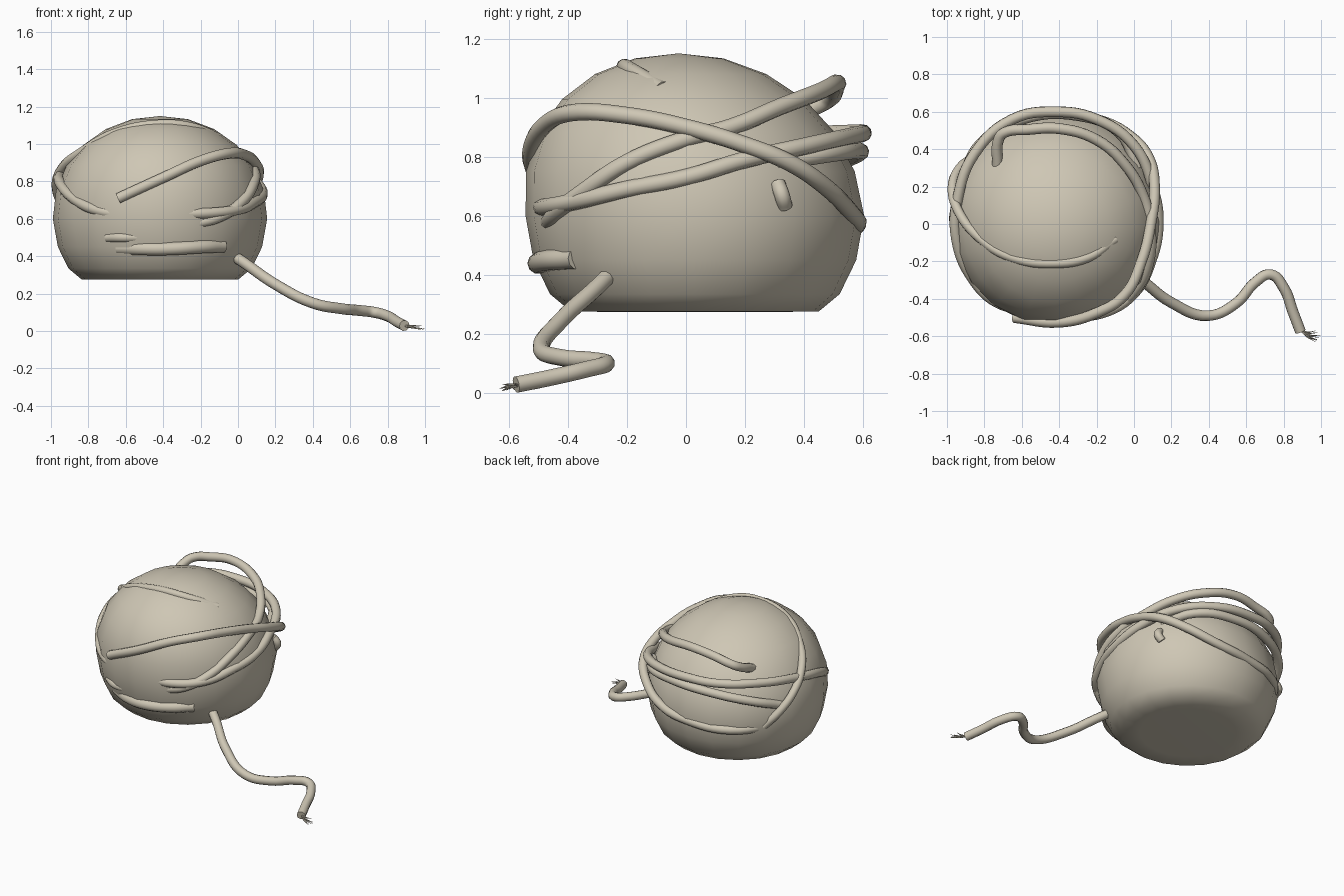
import bpy, bmesh, math, random

random.seed(4)
cube = bpy.data.objects.get("Cube")
if cube:
    bpy.data.objects.remove(cube)

# Single wool colour
wool = bpy.data.materials.new("cream_wool")
wool.use_nodes = True
tone = (0.62, 0.57, 0.46, 1)
wool.diffuse_color = tone
wool.node_tree.nodes["Principled BSDF"].inputs["Base Color"].default_value = tone


def finish(obj):
    bpy.ops.object.select_all(action="DESELECT")
    obj.select_set(True)
    bpy.context.view_layer.objects.active = obj
    if obj.type == "CURVE":
        bpy.ops.object.convert(target="MESH")
    bpy.ops.object.shade_smooth_by_angle(angle=math.radians(60))


def strand(name, points, radius=0.029, tip=1.0, steps=6):
    """Round yarn tube running smoothly through the points."""
    curve = bpy.data.curves.new(name, "CURVE")
    curve.dimensions = "3D"
    curve.bevel_depth = radius
    curve.bevel_resolution = 3
    curve.resolution_u = steps
    curve.use_fill_caps = True
    spline = curve.splines.new("BEZIER")
    spline.bezier_points.add(len(points) - 1)
    for knot, point in zip(spline.bezier_points, points):
        knot.co = point
        knot.handle_left_type = knot.handle_right_type = "AUTO"
    spline.bezier_points[-1].radius = tip
    curve.materials.append(wool)
    obj = bpy.data.objects.new(name, curve)
    bpy.context.collection.objects.link(obj)
    finish(obj)


# Ball: lathed profile with a flat base, its crown leaning slightly forward
profile = [(0, .275), (.3, .275), (.42, .277), (.49, .335), (.546, .45), (.573, .6),
           (.556, .75), (.5, .885), (.41, .995), (.29, 1.08), (.15, 1.133), (0, 1.15)]
mesh = bpy.data.meshes.new("yarn_ball")
bm = bmesh.new()
line = [bm.verts.new((r, 0, z)) for r, z in profile]
edges = [bm.edges.new(pair) for pair in zip(line, line[1:])]
bmesh.ops.spin(bm, geom=line + edges, cent=(0, 0, 0), axis=(0, 0, 1),
               angle=math.tau, steps=20)
bmesh.ops.remove_doubles(bm, verts=bm.verts, dist=0.001)
for v in bm.verts:
    v.co.x -= 0.417
    v.co.y += 0.03 - 0.1 * max(v.co.z - 0.6, 0)
bmesh.ops.recalc_face_normals(bm, faces=bm.faces)
bm.to_mesh(mesh)
bm.free()
mesh.materials.append(wool)
ball = bpy.data.objects.new("yarn_ball", mesh)
bpy.context.collection.objects.link(ball)
finish(ball)

# Wrapped strands
strand("front_loop", [
    (-.64, -.5, .71), (-.4, -.525, .82), (-.2, -.475, .91), (-.05, -.38, .95),
    (.04, -.2, .94), (.09, 0, .9), (.11, .2, .84), (.08, .35, .78),
    (-.02, .47, .7), (-.2, .56, .61), (-.42, .58, .57), (-.7, .51, .55), (-.88, .28, .55)])
strand("high_back_loop", [
    (-.73, .3, .91), (-.72, .46, .98), (-.69, .49, 1.0), (-.57, .505, 1.03), (-.4, .51, 1.05),
    (-.2, .45, 1.02), (-.05, .32, .97), (.05, .15, .9), (.085, 0, .86),
    (.08, -.2, .78), (.01, -.35, .68), (-.1, -.44, .61), (-.24, -.47, .57)])
strand("long_loop", [
    (-.38, -.49, .63), (-.17, -.475, .63), (0, -.37, .65), (.09, -.2, .69),
    (.13, 0, .73), (.1, .2, .79), (0, .42, .84), (-.2, .56, .87),
    (-.42, .6, .88), (-.65, .56, .88), (-.85, .38, .87), (-.94, .15, .84),
    (-.95, -.08, .79), (-.85, -.31, .69), (-.73, -.42, .64), (-.58, -.46, .62)])
strand("middle_back_loop", [
    (.02, .3, .78), (-.08, .49, .81), (-.3, .58, .82), (-.6, .56, .8),
    (-.82, .43, .75), (-.92, .24, .68)])
strand("top_loop", [
    (-.1, -.08, 1.03), (-.25, -.18, 1.09), (-.42, -.21, 1.105), (-.65, -.18, 1.06),
    (-.83, -.07, .96), (-.94, .07, .87), (-.97, .2, .77), (-.93, .3, .66), (-.85, .36, .56)], 0.026)
strand("low_front_wrap", [
    (-.64, -.42, .445), (-.5, -.485, .44), (-.37, -.5, .44), (-.2, -.46, .45), (-.08, -.37, .455)], 0.036)
strand("small_front_wrap", [(-.7, -.42, .5), (-.61, -.475, .5), (-.52, -.48, .5)], 0.026)
strand("side_tuft", [(.05, .31, .71), (.075, .325, .67), (.05, .335, .63)], 0.026)

# Loose tail and its frayed end
strand("loose_tail", [
    (-.02, -.26, .4), (.04, -.3, .36), (.2, -.42, .25), (.4, -.49, .15),
    (.55, -.42, .12), (.65, -.31, .11), (.73, -.27, .1), (.8, -.34, .08),
    (.85, -.47, .05), (.89, -.575, .029)])
for i in range(8):
    side, lift = random.uniform(-.035, .035), random.uniform(-.012, .012)
    strand(f"frayed_thread_{i + 1}", [
        (.885, -.56, .028), (.925, -.59 + side * .4, .024 + lift * .5),
        (1 - abs(side), -.6 + side, .018 + lift)], 0.004, 0.2, 3)
